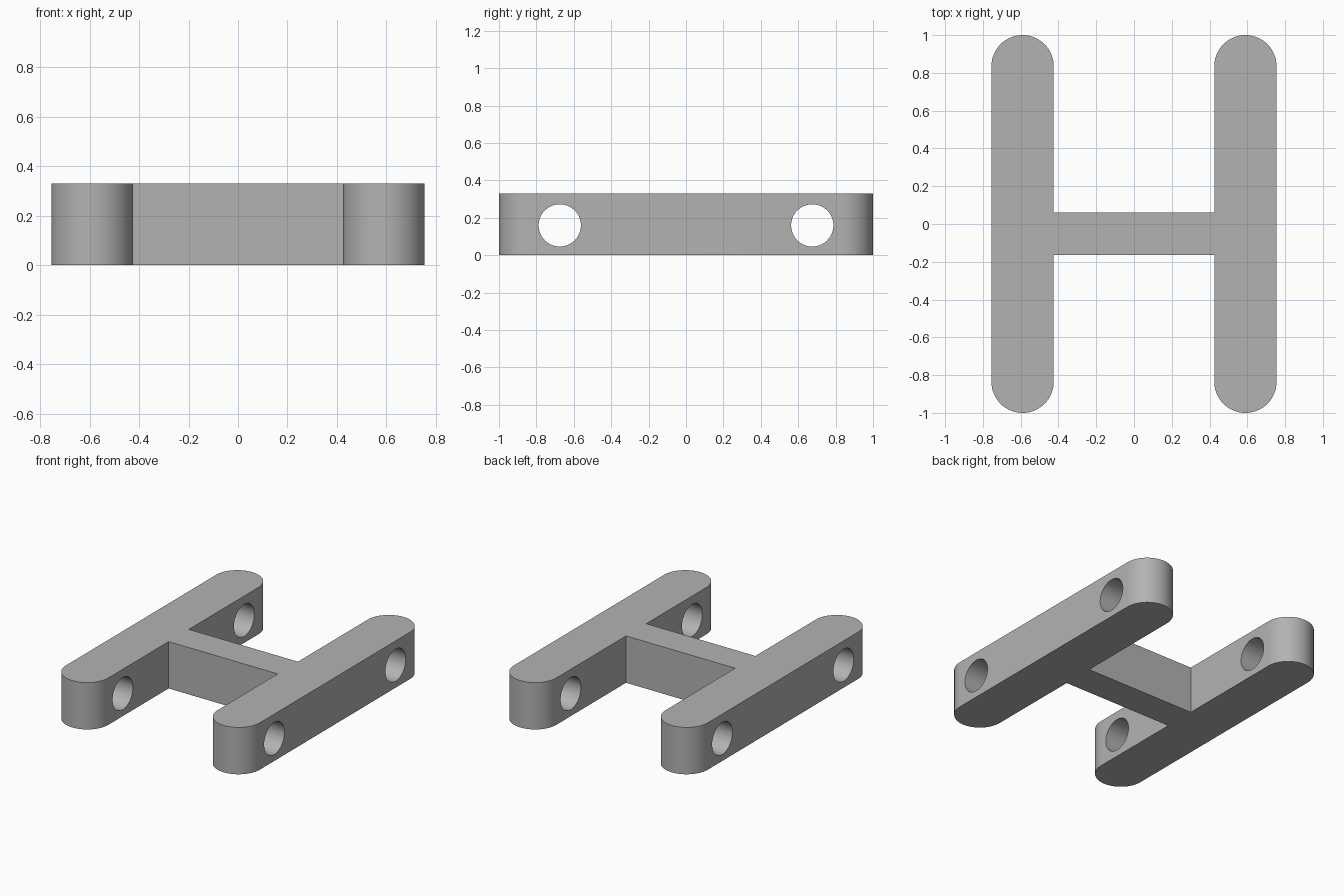
import bpy
import bmesh
from math import pi, sin, cos, radians
from mathutils import Matrix

cube = bpy.data.objects.get("Cube")
if cube:
    bpy.data.objects.remove(cube, do_unlink=True)

HEIGHT = 0.33
RAIL_X = 0.59                        # centre line of each side rail
RADIUS = 0.165                       # half the rail width
END_Y = 1 - RADIUS                   # centre of the rounded ends
BAR_FRONT, BAR_BACK = -0.165, 0.06
HOLE_Y, HOLE_Z, HOLE_R = 0.675, 0.159, 0.113
STEPS = 32

grey = bpy.data.materials.new("Grey")
grey.use_nodes = True
grey.diffuse_color = (0.45, 0.45, 0.45, 1)
grey.node_tree.nodes["Principled BSDF"].inputs["Base Color"].default_value = grey.diffuse_color


def make_object(name, bm):
    mesh = bpy.data.meshes.new(name)
    bmesh.ops.recalc_face_normals(bm, faces=bm.faces)
    bm.to_mesh(mesh)
    bm.free()
    mesh.materials.append(grey)
    obj = bpy.data.objects.new(name, mesh)
    bpy.context.collection.objects.link(obj)
    return obj


def round_end(start, centre_y):
    """Half circle at the end of the right-hand rail of the outline."""
    angles = [start + pi * i / STEPS for i in range(STEPS + 1)]
    return [(RAIL_X + RADIUS * cos(a), centre_y + RADIUS * sin(a)) for a in angles]


# H-shaped body: one half outline, turned into the other half by mirroring
inner = RAIL_X - RADIUS
half = [(inner, BAR_FRONT)] + round_end(pi, -END_Y) + round_end(0, END_Y) + [(inner, BAR_BACK)]
outline = half + [(-x, y) for x, y in reversed(half)]
bm = bmesh.new()
base = bm.faces.new([bm.verts.new((x, y, 0)) for x, y in outline])
top = bmesh.ops.extrude_face_region(bm, geom=[base], use_keep_orig=True)["geom"]
bmesh.ops.translate(bm, vec=(0, 0, HEIGHT),
                    verts=[v for v in top if isinstance(v, bmesh.types.BMVert)])
body = make_object("connector_body", bm)

# Cross holes through both rails near each end
bm = bmesh.new()
for side in (-1, 1):
    place = Matrix.Translation((0, side * HOLE_Y, HOLE_Z)) @ Matrix.Rotation(pi / 2, 4, "Y")
    bmesh.ops.create_cone(bm, cap_ends=True, segments=2 * STEPS, radius1=HOLE_R,
                          radius2=HOLE_R, depth=2, matrix=place)
cutter = make_object("hole_cutter", bm)

cut = body.modifiers.new("Holes", "BOOLEAN")
cut.object = cutter
cut.operation = "DIFFERENCE"
cut.solver = "EXACT"

# Apply the cut, then smooth the round walls
bpy.ops.object.select_all(action="DESELECT")
body.select_set(True)
bpy.context.view_layer.objects.active = body
bpy.ops.object.modifier_apply(modifier=cut.name)
bpy.data.objects.remove(cutter, do_unlink=True)
bpy.ops.object.shade_smooth_by_angle(angle=radians(30))
